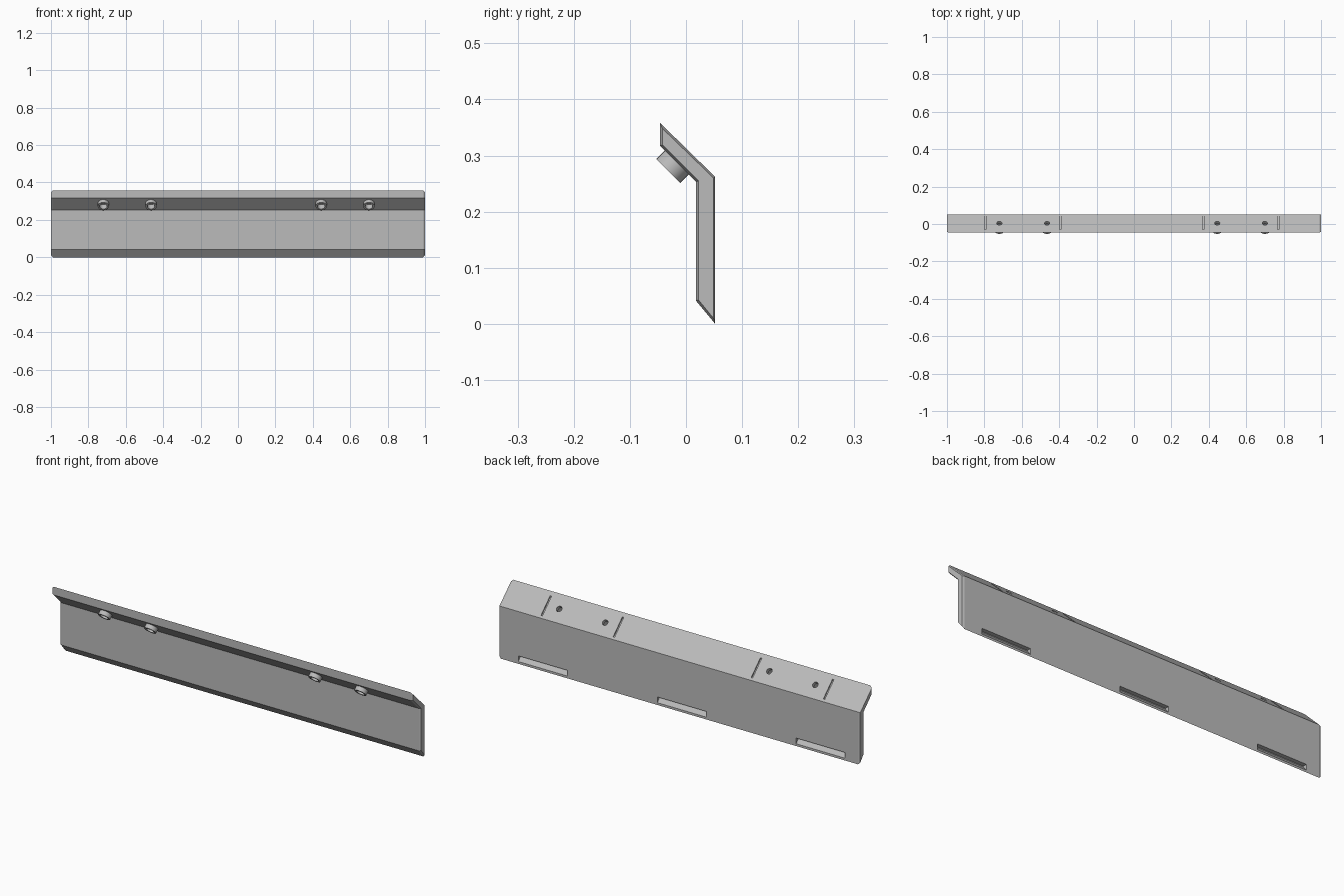
import bpy, bmesh, math
from mathutils import Vector, Matrix

if "Cube" in bpy.data.objects:
    bpy.data.objects.remove(bpy.data.objects["Cube"], do_unlink=True)

grey = bpy.data.materials.new("mid_grey")
grey.use_nodes = True
colour = (0.5, 0.5, 0.5, 1)
grey.diffuse_color = colour
grey.node_tree.nodes["Principled BSDF"].inputs["Base Color"].default_value = colour

# Direction out of the slanted flange's underside
DOWN = Vector((0, -1, -1)).normalized()


def finish(name, bm):
    bmesh.ops.recalc_face_normals(bm, faces=bm.faces)
    mesh = bpy.data.meshes.new(name)
    bm.to_mesh(mesh)
    bm.free()
    mesh.materials.append(grey)
    obj = bpy.data.objects.new(name, mesh)
    bpy.context.collection.objects.link(obj)
    return obj


def loft(name, sections):
    """Solid through (x, profile) sections, each profile a list of (y, z)."""
    bm = bmesh.new()
    rings = [[bm.verts.new((x, y, z)) for y, z in prof] for x, prof in sections]
    for a, b in zip(rings, rings[1:]):
        for i in range(len(a)):
            j = (i + 1) % len(a)
            bm.faces.new((a[i], a[j], b[j], b[i]))
    bm.faces.new(rings[0])
    bm.faces.new(rings[-1])
    return finish(name, bm)


def cylinder(name, x, radius, start, end):
    """Cylinder square to the flange, offsets measured down from its underside."""
    bm = bmesh.new()
    centre = Vector((x, -0.016, 0.288)) + DOWN * (start + end) / 2
    turn = Vector((0, 0, 1)).rotation_difference(DOWN).to_matrix().to_4x4()
    bmesh.ops.create_cone(bm, cap_ends=True, segments=32, radius1=radius,
                          radius2=radius, depth=end - start,
                          matrix=Matrix.Translation(centre) @ turn)
    return finish(name, bm)


def cut(target, cutter):
    cutter.hide_render = True
    mod = target.modifiers.new("cut", 'BOOLEAN')
    mod.operation = 'DIFFERENCE'
    mod.solver = 'EXACT'
    mod.object = cutter
    bpy.context.view_layer.objects.active = target
    bpy.ops.object.modifier_apply(modifier=mod.name)


def discard(obj):
    bpy.data.objects.remove(obj, do_unlink=True)


# Bent plate with chamfered ends
outer = [(-0.046, 0.358), (0.052, 0.262), (0.052, 0), (0.018, 0.041),
         (0.018, 0.253), (-0.046, 0.317)]
inner = [(-0.042, 0.348), (0.049, 0.260), (0.049, 0.010), (0.022, 0.043),
         (0.022, 0.255), (-0.042, 0.319)]
panel = loft("bent_panel", [(-1, inner), (-0.99, outer), (0.99, outer), (1, inner)])

# Three sloped-floor pockets low on the back
pocket = [(0.06, 0.002), (0.031, 0.036), (0.031, 0.04), (0.06, 0.04)]
for x in (-0.783, -0.014, 0.757):
    c = loft("pocket_cutter", [(x - 0.136, pocket), (x + 0.136, pocket)])
    cut(panel, c)
    discard(c)

# Thin grooves across the slanted top
groove = [(-0.03, 0.334), (-0.03, 0.36), (0.043, 0.287), (0.043, 0.261)]
for x in (-0.795, -0.395, 0.37, 0.77):
    c = loft("groove_cutter", [(x - 0.004, groove), (x + 0.004, groove)])
    cut(panel, c)
    discard(c)

# Screw bosses with a wide bore and a narrower through hole
for i, x in enumerate((-0.72, -0.465, 0.445, 0.70), 1):
    boss = cylinder(f"screw_boss_{i}", x, 0.03, -0.004, 0.022)
    bore = cylinder("bore_cutter", x, 0.02, -0.01, 0.04)
    hole = cylinder("hole_cutter", x, 0.014, -0.05, 0.03)
    cut(boss, bore)
    cut(panel, bore)
    cut(panel, hole)
    discard(bore)
    discard(hole)
    bpy.ops.object.select_all(action='DESELECT')
    boss.select_set(True)
    bpy.context.view_layer.objects.active = boss
    bpy.ops.object.shade_smooth_by_angle(angle=math.radians(30))
